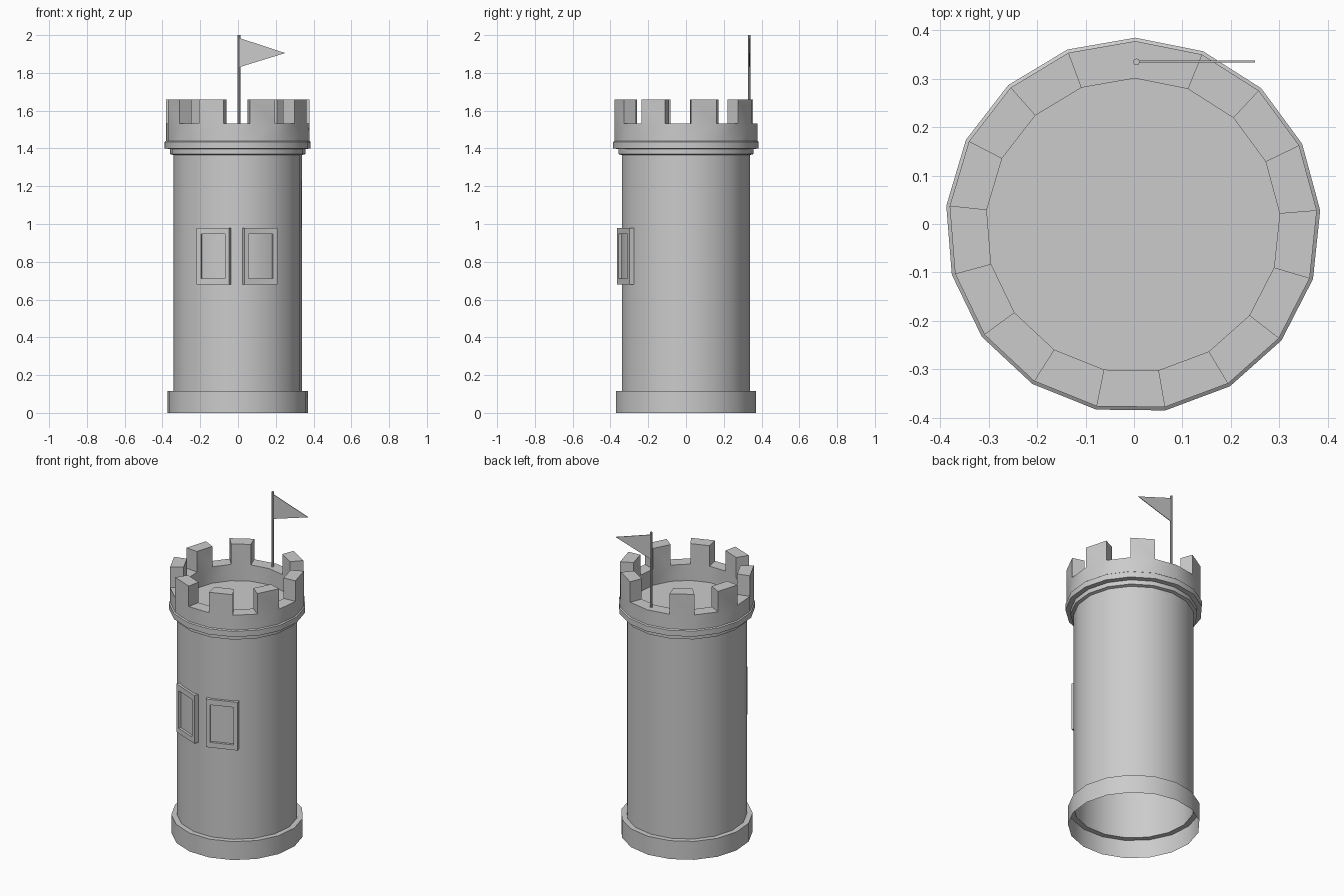
import bpy, bmesh, math
from mathutils import Vector

if "Cube" in bpy.data.objects:
    bpy.data.objects.remove(bpy.data.objects["Cube"])

N = 17                                   # sides of the tower
STEP = math.tau / N
A0 = math.radians(89.3)                  # first corner, at the back
CX, CY = -0.002, -0.003


def finish(name, bm, smooth=False):
    mesh = bpy.data.meshes.new(name)
    bmesh.ops.recalc_face_normals(bm, faces=bm.faces)
    bm.to_mesh(mesh)
    bm.free()
    ob = bpy.data.objects.new(name, mesh)
    bpy.context.collection.objects.link(ob)
    if smooth:
        bpy.ops.object.select_all(action='DESELECT')
        ob.select_set(True)
        bpy.context.view_layer.objects.active = ob
        bpy.ops.object.shade_smooth_by_angle(angle=math.radians(30))
    return ob


# Tower: open-bottomed lathed shell with plinth, cornice, parapet and floor
profile = [(0.374, 0), (0.374, 0.115), (0.342, 0.115), (0.342, 1.365),
           (0.36, 1.37), (0.36, 1.397), (0.388, 1.4), (0.388, 1.435),
           (0.381, 1.44), (0.381, 1.532), (0.304, 1.532), (0.304, 1.43)]
bm = bmesh.new()
rings = [[bm.verts.new((CX + r * math.cos(A0 + i * STEP),
                        CY + r * math.sin(A0 + i * STEP), z))
          for i in range(N)] for r, z in profile]
merlon_tops = []
for k, (lo, hi) in enumerate(zip(rings, rings[1:])):
    for i in range(N):
        j = (i + 1) % N
        f = bm.faces.new((lo[i], lo[j], hi[j], hi[i]))
        if profile[k][1] == profile[k + 1][1] == 1.532 and i % 2 == 1:
            merlon_tops.append(f)
bm.faces.new(rings[-1])

# Merlons: every other parapet segment raised (double gap at the back)
for f in bmesh.ops.extrude_discrete_faces(bm, faces=merlon_tops)['faces']:
    for v in f.verts:
        v.co.z += 0.128
finish("tower", bm, True)


# Windows: framed box on a wall facet with a recessed pane
def window(name, seg):
    a = A0 + (seg + 0.5) * STEP
    n = Vector((math.cos(a), math.sin(a), 0))
    t = Vector((-math.sin(a), math.cos(a), 0))
    base = Vector((CX, CY, 0))
    bm = bmesh.new()

    def loop(half, z0, z1, d):
        return [bm.verts.new(base + n * d + t * s + Vector((0, 0, z)))
                for s, z in ((-half, z0), (half, z0), (half, z1), (-half, z1))]

    loops = [loop(0.093, 0.68, 0.98, 0.325), loop(0.093, 0.68, 0.98, 0.352),
             loop(0.069, 0.712, 0.946, 0.352), loop(0.069, 0.712, 0.946, 0.336)]
    for p, q in zip(loops, loops[1:]):
        for i in range(4):
            j = (i + 1) % 4
            bm.faces.new((p[i], p[j], q[j], q[i]))
    bm.faces.new(loops[-1])
    finish(name, bm)


window("window_left", 7)
window("window_right", 9)

# Flagpole
bpy.ops.mesh.primitive_cylinder_add(vertices=8, radius=0.007, depth=0.48,
                                    location=(0.005, 0.335, 1.76))
bpy.context.object.name = "flagpole"

# Pennant: thin tapering sheet
bm = bmesh.new()
pts = [(0.006, 1.83), (0.25, 1.905), (0.006, 1.985)]
front = [bm.verts.new((x, 0.334, z)) for x, z in pts]
back = [bm.verts.new((x, 0.338, z)) for x, z in pts]
bm.faces.new(front)
bm.faces.new(back[::-1])
for i in range(3):
    j = (i + 1) % 3
    bm.faces.new((front[i], front[j], back[j], back[i]))
finish("pennant", bm)
